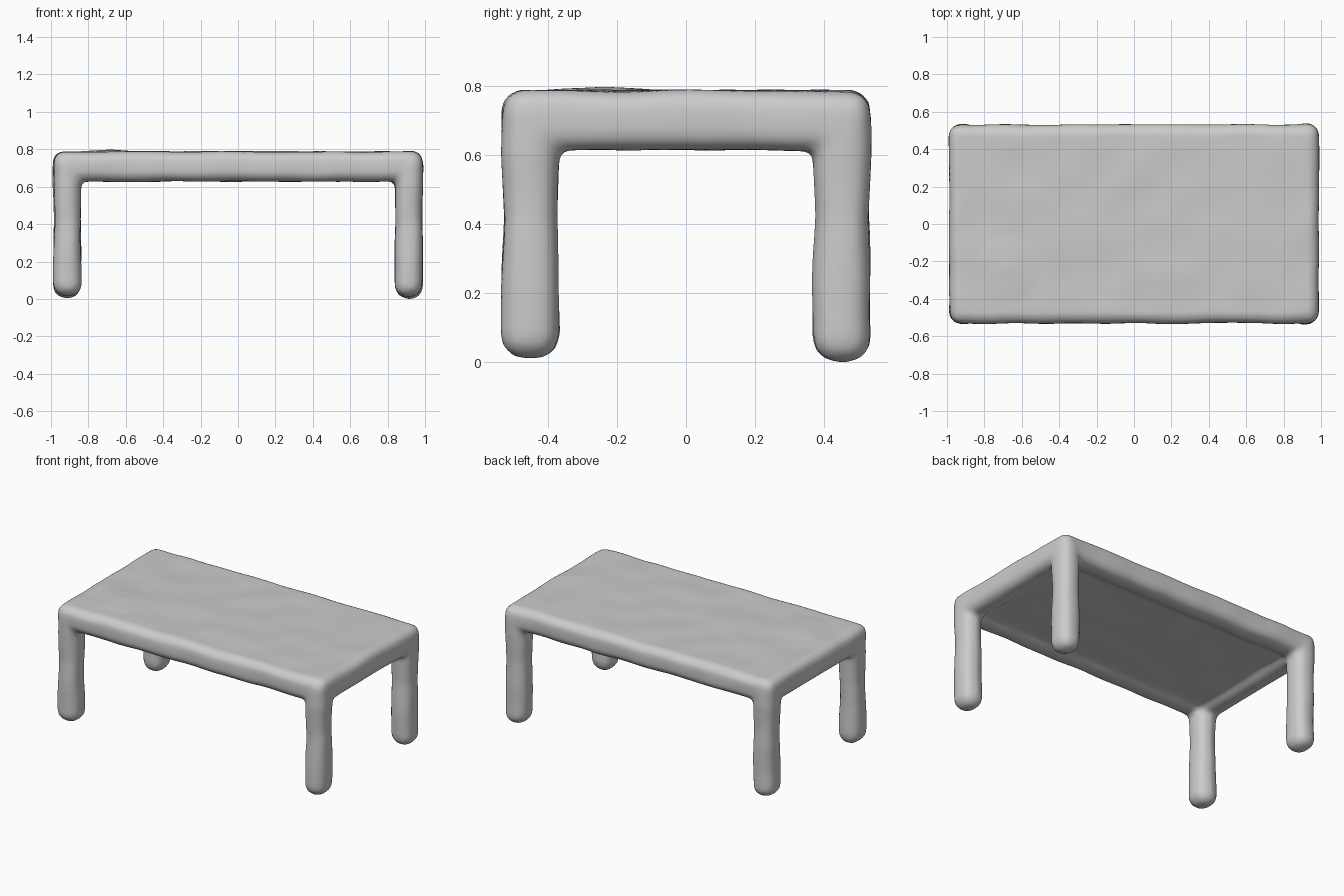
import bpy
import bmesh
from mathutils import Matrix, Vector, noise

cube = bpy.data.objects.get("Cube")
if cube:
    bpy.data.objects.remove(cube, do_unlink=True)

grey = bpy.data.materials.new("plain grey")
grey.use_nodes = True
GREY = (0.6, 0.6, 0.6, 1)
grey.diffuse_color = GREY
grey.node_tree.nodes["Principled BSDF"].inputs["Base Color"].default_value = GREY


def rounded_box(bm, low, high, radius):
    """Add a box between two corners with all its edges rounded."""
    low, high = Vector(low), Vector(high)
    part = bmesh.new()
    place = Matrix.Translation((low + high) / 2) @ Matrix.Diagonal((*(high - low), 1))
    bmesh.ops.create_cube(part, size=1, matrix=place)
    bmesh.ops.bevel(part, geom=part.edges[:], offset=radius, segments=6,
                    profile=0.5, affect='EDGES', clamp_overlap=True)
    mesh = bpy.data.meshes.new("part")
    part.to_mesh(mesh)
    part.free()
    bm.from_mesh(mesh)
    bpy.data.meshes.remove(mesh)


X, Y, TOP = 0.988, 0.532, 0.785
bm = bmesh.new()

# Thick top slab with soft edges
rounded_box(bm, (-X, -Y, 0.645), (X, Y, TOP), 0.055)

# Shallow rounded rim, a little deeper at the ends
for side in (-1, 1):
    y0, y1 = sorted((side * Y, side * (Y - 0.15)))
    rounded_box(bm, (-X, y0, 0.625), (X, y1, TOP), 0.06)
    x0, x1 = sorted((side * X, side * (X - 0.15)))
    rounded_box(bm, (x0, -Y, 0.612), (x1, Y, TOP), 0.06)

# Legs with rounded feet
for sx in (-1, 1):
    for sy in (-1, 1):
        x0, x1 = sorted((sx * X, sx * 0.838))
        y0, y1 = sorted((sy * (Y + 0.004), sy * 0.368))
        foot = 0.008 if sy < 0 else 0.0
        rounded_box(bm, (x0, y0, foot), (x1, y1, 0.77), 0.068)

mesh = bpy.data.meshes.new("table")
bm.to_mesh(mesh)
bm.free()
table = bpy.data.objects.new("table", mesh)
bpy.context.collection.objects.link(table)
bpy.context.view_layer.objects.active = table
table.select_set(True)

# Fuse the parts and soften the joints
fuse = table.modifiers.new("fuse", 'REMESH')
fuse.mode = 'VOXEL'
fuse.voxel_size = 0.016
soften = table.modifiers.new("soften", 'SMOOTH')
soften.factor = 0.5
soften.iterations = 5
for name in ("fuse", "soften"):
    bpy.ops.object.modifier_apply(modifier=name)

# Slightly uneven, hand-moulded surface
LUMP = Vector((-0.68, -0.24, TOP))
for v in table.data.vertices:
    p = v.co.copy()
    v.co += noise.noise_vector(p * 5) * 0.006
    if p.z < 0.6:
        # Narrower middle on each leg
        axis = Vector((0.913 if p.x > 0 else -0.913, 0.452 if p.y > 0 else -0.452, p.z))
        v.co += (axis - p) * 0.06 * max(0, 1 - abs(p.z - 0.42) / 0.2)
    elif p.z > 0.74:
        # Low lump on the top
        v.co.z += 0.014 * max(0, 1 - (p - LUMP).length / 0.18)

# Rest the lowest foot on the ground
ground = min(v.co.z for v in table.data.vertices)
table.data.transform(Matrix.Translation((0, 0, -ground)))

table.data.materials.clear()
table.data.materials.append(grey)
bpy.ops.object.shade_smooth()
